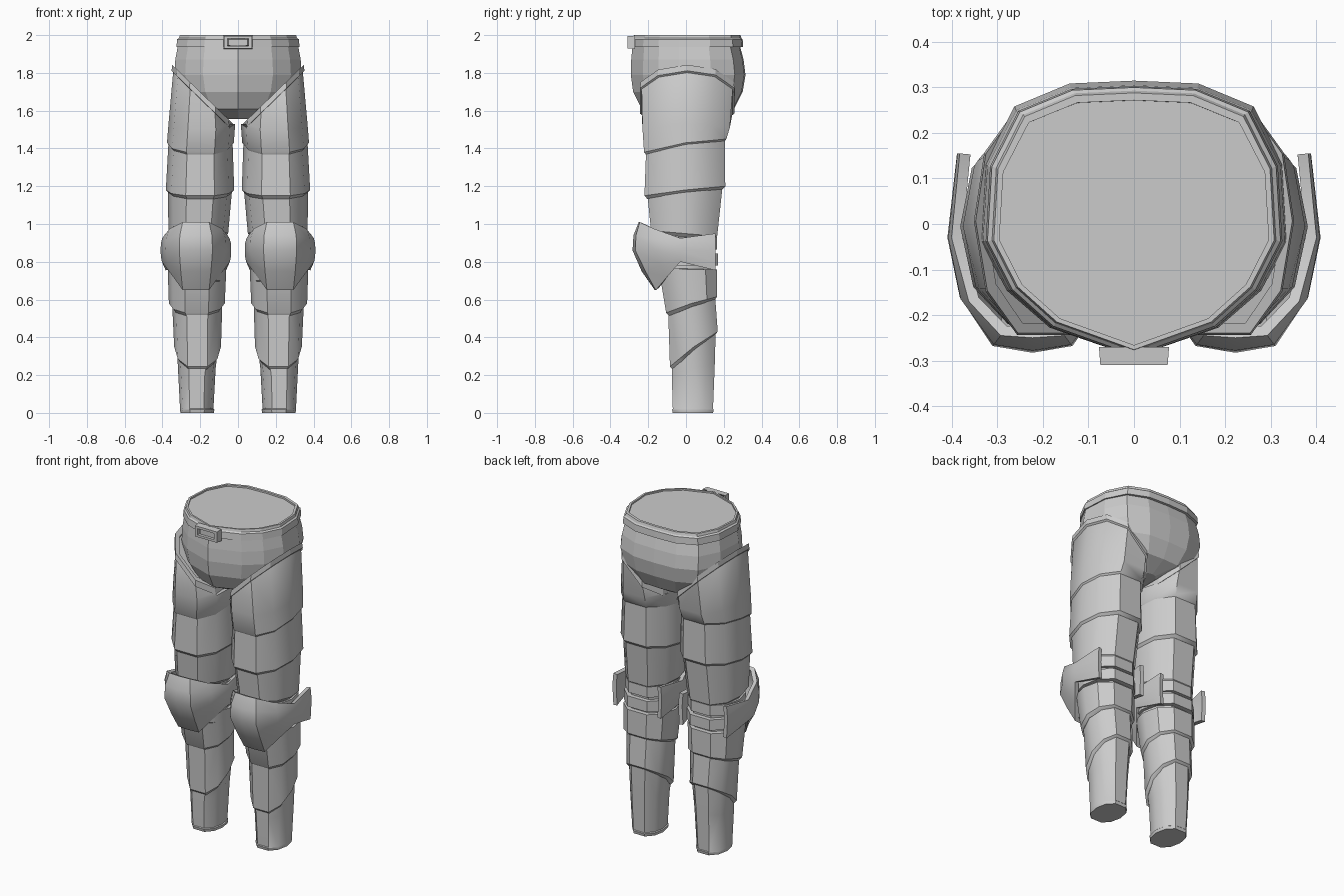
import bpy, bmesh, math

if "Cube" in bpy.data.objects:
    bpy.data.objects.remove(bpy.data.objects["Cube"])

steel = bpy.data.materials.new("steel grey")
steel.diffuse_color = (0.6, 0.6, 0.6, 1)
steel.use_nodes = True
steel.node_tree.nodes["Principled BSDF"].inputs["Base Color"].default_value = steel.diffuse_color

# Half outlines, (x, y) on a unit shape, from front to back
LEG = [(.42, -1), (.84, -.62), (1, 0), (.86, .6), (.42, 1)]
WAIST = [(.55, -.78), (.83, -.5), (1, -.13), (.97, .42), (.78, .82), (.42, .98)]
LEG_LOOP = LEG + [(-x, y) for x, y in reversed(LEG)]
WAIST_LOOP = [(0, -1)] + WAIST + [(0, 1)] + [(-x, y) for x, y in reversed(WAIST)]


def finish(name, bm, smooth=None):
    bmesh.ops.recalc_face_normals(bm, faces=bm.faces)
    me = bpy.data.meshes.new(name)
    bm.to_mesh(me)
    bm.free()
    ob = bpy.data.objects.new(name, me)
    bpy.context.collection.objects.link(ob)
    me.materials.append(steel)
    if smooth:
        bpy.ops.object.select_all(action='DESELECT')
        ob.select_set(True)
        bpy.context.view_layer.objects.active = ob
        bpy.ops.object.shade_smooth_by_angle(angle=math.radians(smooth))
    return ob


def loft(name, rings, closed=False, caps=True, smooth=None):
    """Skin a list of equal-length point rings."""
    bm = bmesh.new()
    vs = [[bm.verts.new(p) for p in r] for r in rings]
    n = len(vs[0])
    pairs = list(zip(vs, vs[1:])) + ([(vs[-1], vs[0])] if closed else [])
    for a, b in pairs:
        for i in range(n):
            bm.faces.new((a[i], a[(i + 1) % n], b[(i + 1) % n], b[i]))
    if caps and not closed:
        bm.faces.new(vs[0])
        bm.faces.new(vs[-1])
    return finish(name, bm, smooth)


def leg_ring(x0, x1, y0, y1, z, grow=0.0):
    """z is (front, side, back) heights, or a single number."""
    zf, zs, zb = z if isinstance(z, tuple) else (z, z, z)
    cx, rx = (x0 + x1) / 2, (x1 - x0) / 2 + grow
    cy, ry = (y0 + y1) / 2, (y1 - y0) / 2 + grow
    return [(cx + u * rx, cy + v * ry,
             zs + (zf - zs) * max(-v, 0) + (zb - zs) * max(v, 0)) for u, v in LEG_LOOP]


def slanted(grow, drop):
    """Hip opening, rising towards the outside of the thigh."""
    return [(x, y, 1.505 + .97 * x - drop)
            for x, y, _ in leg_ring(.035, .34, -.232, .245, 0, grow)]


def waist_ring(rx, yf, yb, z):
    return [(u * rx, v * (yb if v > 0 else -yf), z) for u, v in WAIST_LOOP]


def mirror(ob):
    """Copy a right-hand part to the left leg."""
    m = ob.modifiers.new("mirror", 'MIRROR')
    m.use_axis = (True, False, False)
    return ob


def plate(name, top, bottom):
    """Overlapping leg band with a bevelled lower lip."""
    z = bottom[4]
    lip = tuple(h - .018 for h in z)
    rings = [leg_ring(*top), leg_ring(*bottom), leg_ring(*bottom[:4], lip, -.016)]
    mirror(loft(name, rings, smooth=35))


# Hips and waist cap
loft("hips", [waist_ring(*r) for r in [
    (.06, -.12, .16, 1.555), (.25, -.235, .255, 1.61), (.315, -.28, .30, 1.70),
    (.337, -.292, .315, 1.79), (.332, -.29, .305, 1.87), (.318, -.283, .285, 1.945),
    (.303, -.27, .277, 1.99)]])

# Belt with raised lower edge
loft("belt", [waist_ring(*r) for r in [
    (.30, -.27, .27, 1.938), (.326, -.292, .303, 1.938), (.322, -.288, .30, 1.978),
    (.312, -.28, .293, 1.985), (.308, -.276, .288, 2.0), (.296, -.266, .272, 2.0)]],
    closed=True)

# Buckle: stacked rectangular frame and centre bar
def frame(w, h, y):
    return [(x, y, 1.962 + z) for x, z in ((-w, -h), (w, -h), (w, h), (-w, h))]

loft("buckle_frame", [frame(.077, .035, -.27), frame(.074, .033, -.31),
                      frame(.056, .019, -.31), frame(.056, .019, -.285)], closed=True)
loft("buckle_plate", [frame(.056, .019, -.27), frame(.05, .016, -.298)])

# Thigh guard with a slanted trim around the hip
mirror(loft("thigh_guard", [
    slanted(-.005, .01), slanted(.003, .03),
    leg_ring(.015, .368, -.23, .232, (1.50, 1.53, 1.51)),
    leg_ring(.022, .376, -.222, .214, (1.38, 1.43, 1.45)),
    leg_ring(.038, .360, -.206, .198, (1.36, 1.41, 1.43))], smooth=35))
mirror(loft("hip_trim", [slanted(-.015, 0), slanted(.008, 0), slanted(.012, .035),
                         slanted(-.01, .04)], closed=True))

# Overlapping bands of thigh and shin
plate("thigh_band", (.03, .366, -.21, .205, (1.42, 1.47, 1.49)),
      (.02, .382, -.22, .208, (1.15, 1.18, 1.20)))
plate("lower_thigh", (.028, .372, -.208, .198, (1.19, 1.22, 1.24)),
      (.052, .368, -.185, .165, (.965, .95, .935)))
plate("knee_core", (.07, .35, -.16, .15, (1.0, 1.0, .97)),
      (.075, .35, -.14, .135, (.70, .70, .70)))
plate("upper_shin", (.062, .372, -.145, .165, (.77, .76, .76)),
      (.07, .366, -.105, .165, (.53, .58, .615)))
plate("middle_shin", (.082, .35, -.095, .152, (.56, .61, .645)),
      (.09, .338, -.085, .168, (.245, .35, .43)))
mirror(loft("lower_shin", [leg_ring(*r) for r in [
    (.10, .325, -.075, .158, (.28, .38, .46)), (.118, .318, -.075, .152, (.20, .24, .25)),
    (.130, .307, -.07, .143, .022), (.125, .308, -.074, .147, .018),
    (.128, .304, -.07, .143, 0)]], smooth=35))

# Straps behind the knee
for name, z, g in (("upper_knee_strap", .90, .0), ("lower_knee_strap", .815, .006)):
    mirror(loft(name, [leg_ring(.07, .355, -.15, .155, z + dz, g + dg)
                       for dz, dg in ((-.035, -.02), (-.035, .008), (.03, .008), (.03, -.02))],
                closed=True))

# Knee guard: columns of top, middle and bottom points as (side, y, z)
half = [
    [(0, -.25, 1.01), (0, -.278, .94), (0, -.283, .86), (0, -.235, .75), (0, -.165, .65)],
    [(.07, -.245, 1.01), (.085, -.265, .94), (.088, -.268, .86), (.08, -.215, .75), (.07, -.16, .65)],
    [(.14, -.17, .975), (.158, -.165, .92), (.16, -.16, .86), (.145, -.135, .785), (.12, -.10, .72)],
    [(.178, -.03, .925), (.185, -.03, .90), (.187, -.03, .86), (.185, -.03, .825), (.18, -.03, .80)],
    [(.16, .155, .95), (.165, .155, .90), (.166, .155, .86), (.163, .155, .80), (.16, .155, .755)]]
cols = [[(-x, y, z) for x, y, z in c] for c in half[:0:-1]] + half
bm = bmesh.new()
grid = [[bm.verts.new((.223 + x, y, z)) for x, y, z in c] for c in cols]
for a, b in zip(grid, grid[1:]):
    for i in range(len(a) - 1):
        bm.faces.new((a[i], a[i + 1], b[i + 1], b[i]))
bmesh.ops.recalc_face_normals(bm, faces=bm.faces)
if sum(f.normal.y for f in bm.faces) > 0:
    bmesh.ops.reverse_faces(bm, faces=bm.faces)
# Give the shell thickness, then bake it so its rim stays sharp
bmesh.ops.solidify(bm, geom=bm.faces[:], thickness=.024)
mirror(finish("knee_guard", bm, 40))
